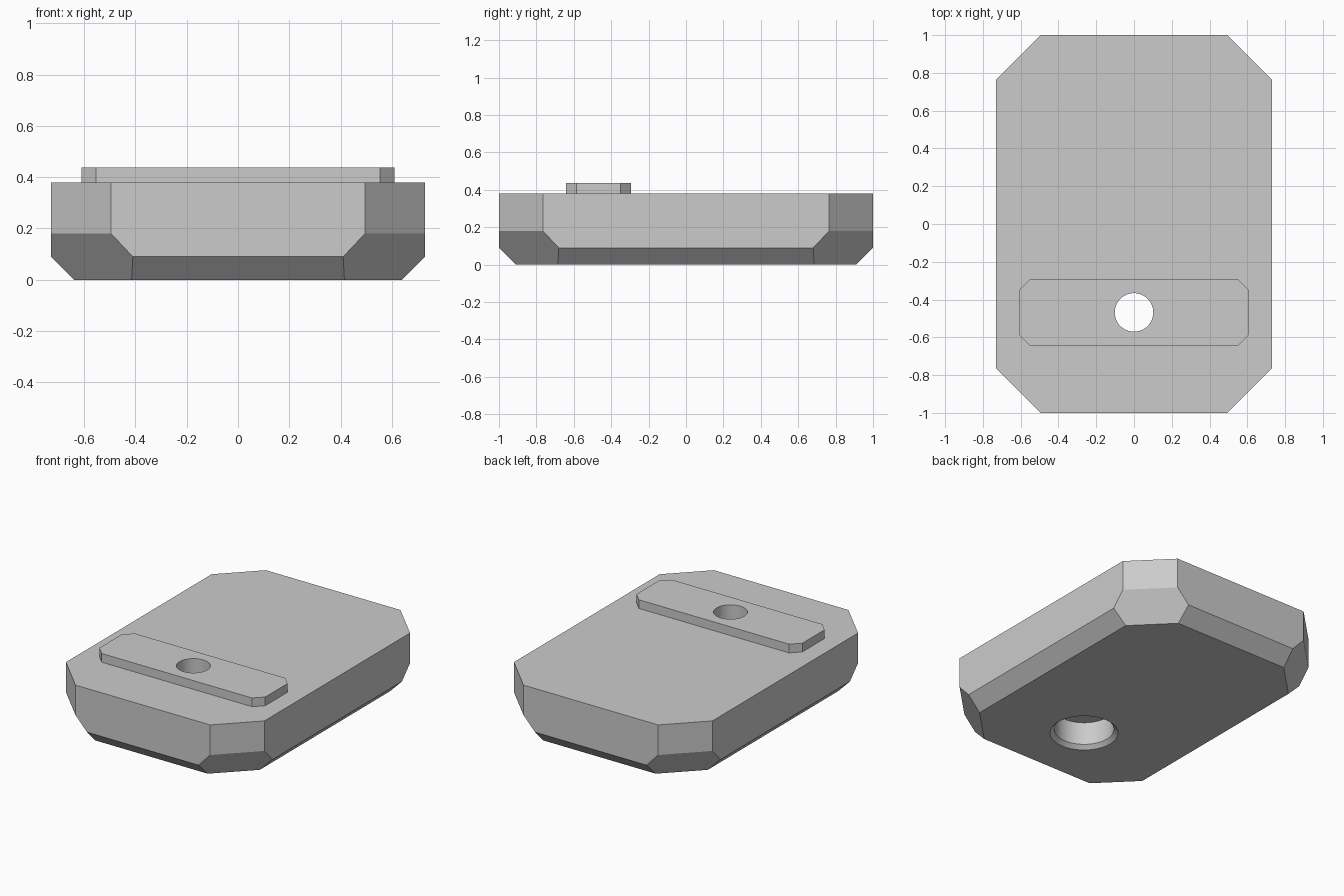
import bpy, bmesh, math

if "Cube" in bpy.data.objects:
    bpy.data.objects.remove(bpy.data.objects["Cube"], do_unlink=True)

grey = bpy.data.materials.new("light_grey")
grey.use_nodes = True
GREY = (0.6, 0.6, 0.6, 1)
grey.diffuse_color = GREY
grey.node_tree.nodes["Principled BSDF"].inputs["Base Color"].default_value = GREY

HOLE_Y = -0.468


def octagon(hx, hy, cut, z):
    """Rectangle of half sizes hx, hy with its corners cut off."""
    return [(sx * x, sy * y, z) for sx in (-1, 1) for sy in (-1, 1)
            for x, y in ((hx, hy - cut), (hx - cut, hy))]


def finish(name, bm, location=(0, 0, 0)):
    bmesh.ops.recalc_face_normals(bm, faces=bm.faces)
    mesh = bpy.data.meshes.new(name)
    bm.to_mesh(mesh)
    bm.free()
    mesh.materials.append(grey)
    obj = bpy.data.objects.new(name, mesh)
    obj.location = location
    bpy.context.collection.objects.link(obj)
    return obj


def hull(name, points, location=(0, 0, 0)):
    """Convex solid around the given outlines, with flat faces merged."""
    bm = bmesh.new()
    for p in points:
        bm.verts.new(p)
    bmesh.ops.convex_hull(bm, input=bm.verts)
    bmesh.ops.dissolve_limit(bm, angle_limit=math.radians(3),
                             verts=bm.verts, edges=bm.edges)
    return finish(name, bm, location)


def lathe(name, profile, location, segments=64):
    """Solid of revolution from (radius, z) points."""
    bm = bmesh.new()
    rings = [[bm.verts.new((r * math.cos(a), r * math.sin(a), z))
              for a in (math.tau * i / segments for i in range(segments))]
             for r, z in profile]
    for low, high in zip(rings, rings[1:]):
        for i in range(segments):
            j = (i + 1) % segments
            bm.faces.new((low[i], low[j], high[j], high[i]))
    bm.faces.new(rings[0])
    bm.faces.new(rings[-1])
    return finish(name, bm, location)


# Body: octagonal block with a bevelled underside
body = hull("body",
            octagon(0.73, 1, 0.235, 0.38) + octagon(0.73, 1, 0.235, 0.18)
            + octagon(0.73, 1, 0.32, 0.09) + octagon(0.64, 0.91, 0.225, 0))

# Raised key across the top
key = hull("raised_key",
           octagon(0.61, 0.174, 0.057, 0.38) + octagon(0.61, 0.174, 0.057, 0.438),
           (0, HOLE_Y, 0))

# Bolt hole with a chamfered counterbore from below
cutter = lathe("bolt_hole_cutter",
               [(0.225, -0.02), (0.18, 0.025), (0.18, 0.175),
                (0.102, 0.175), (0.102, 0.6)], (0, HOLE_Y, 0))
cutter.hide_render = True

for part in (body, key):
    bpy.ops.object.select_all(action="DESELECT")
    bpy.context.view_layer.objects.active = part
    part.select_set(True)
    cut = part.modifiers.new("bolt_hole", "BOOLEAN")
    cut.operation = "DIFFERENCE"
    cut.solver = "EXACT"
    cut.object = cutter
    bpy.ops.object.modifier_apply(modifier=cut.name)
    bpy.ops.object.shade_smooth_by_angle(angle=math.radians(25))

bpy.data.objects.remove(cutter, do_unlink=True)
